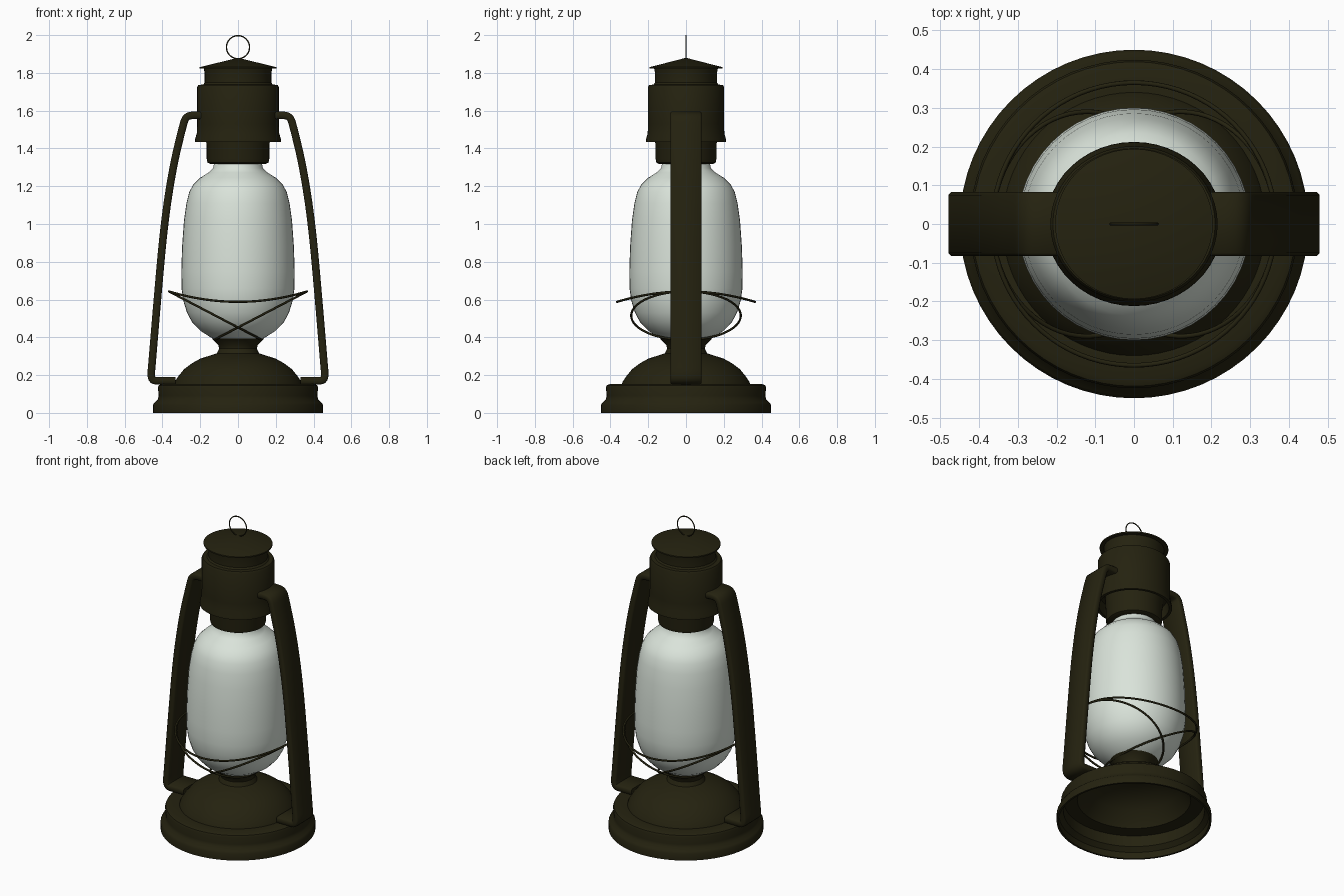
import bpy, bmesh, math
from mathutils import Vector

if "Cube" in bpy.data.objects:
    bpy.data.objects.remove(bpy.data.objects["Cube"])


def mat(name, rgb):
    m = bpy.data.materials.new(name)
    m.diffuse_color = (*rgb, 1)
    m.use_nodes = True
    m.node_tree.nodes["Principled BSDF"].inputs["Base Color"].default_value = m.diffuse_color
    return m


METAL = mat("dark olive metal", (0.018, 0.016, 0.005))
GLASS = mat("frosted glass", (0.70, 0.77, 0.70))


def finish(name, bm, material, angle=35):
    bmesh.ops.remove_doubles(bm, verts=bm.verts, dist=1e-5)
    bmesh.ops.recalc_face_normals(bm, faces=bm.faces)
    me = bpy.data.meshes.new(name)
    bm.to_mesh(me)
    bm.free()
    me.materials.append(material)
    ob = bpy.data.objects.new(name, me)
    bpy.context.collection.objects.link(ob)
    bpy.ops.object.select_all(action='DESELECT')
    ob.select_set(True)
    bpy.context.view_layer.objects.active = ob
    bpy.ops.object.shade_smooth_by_angle(angle=math.radians(angle))
    return ob


def skin(bm, rings, close_rings=False, caps=False):
    """Bridge a list of closed point loops with quads."""
    vs = [[bm.verts.new(p) for p in r] for r in rings]
    n, m = len(vs), len(vs[0])
    for i in range(n if close_rings else n - 1):
        a, b = vs[i], vs[(i + 1) % n]
        for j in range(m):
            k = (j + 1) % m
            bm.faces.new((a[j], a[k], b[k], b[j]))
    if caps:
        bm.faces.new(vs[0])
        bm.faces.new(vs[-1])


def lathe(name, profile, material, seg=48, sx=1.0, closed=False):
    bm = bmesh.new()
    ang = [2 * math.pi * i / seg for i in range(seg)]
    rings = [[(r * sx * math.cos(a), r * math.sin(a), z) for a in ang] for r, z in profile]
    skin(bm, rings, closed, caps=False)
    bmesh.ops.dissolve_degenerate(bm, dist=1e-6, edges=bm.edges)
    return finish(name, bm, material)


def wire(name, func, radius, seg=64, sides=8):
    """Closed round wire following func(angle)."""
    bm = bmesh.new()
    pts = [Vector(func(2 * math.pi * i / seg)) for i in range(seg)]
    centre = sum(pts, Vector()) / seg
    rings = []
    for i, p in enumerate(pts):
        t = (pts[(i + 1) % seg] - pts[i - 1]).normalized()
        u = p - centre
        u = (u - t * u.dot(t)).normalized()
        v = t.cross(u)
        rings.append([p + radius * (u * math.cos(2 * math.pi * j / sides)
                                    + v * math.sin(2 * math.pi * j / sides))
                      for j in range(sides)])
    skin(bm, rings, close_rings=True)
    return finish(name, bm, METAL, 60)


def chaikin(p, passes=2):
    for _ in range(passes):
        q = [p[0]]
        for a, b in zip(p, p[1:]):
            q += [a.lerp(b, 0.25), a.lerp(b, 0.75)]
        p = q + [p[-1]]
    return p


# Hollow base with dome and neck cup
lathe("base", [
    (0.14, 0.395), (0.13, 0.385), (0.105, 0.36), (0.10, 0.34), (0.112, 0.315),
    (0.15, 0.303), (0.20, 0.287), (0.245, 0.262), (0.285, 0.232), (0.315, 0.195),
    (0.335, 0.165), (0.34, 0.152), (0.405, 0.152), (0.419, 0.146), (0.424, 0.135),
    (0.42, 0.09), (0.425, 0.07), (0.442, 0.055), (0.45, 0.042), (0.45, 0.0),
    (0.438, 0.0), (0.436, 0.04), (0.41, 0.065), (0.408, 0.135), (0.33, 0.14),
    (0.27, 0.228), (0.19, 0.277), (0.11, 0.30), (0.0, 0.305)], METAL, 64)

# Glass globe
lathe("globe", [
    (0.0, 0.375), (0.10, 0.38), (0.14, 0.397), (0.20, 0.435), (0.243, 0.48),
    (0.27, 0.53), (0.29, 0.595), (0.299, 0.66), (0.30, 0.75), (0.296, 0.88),
    (0.286, 1.02), (0.273, 1.11), (0.258, 1.17), (0.236, 1.21), (0.20, 1.245),
    (0.155, 1.273), (0.132, 1.295), (0.125, 1.33), (0.0, 1.33)], GLASS)

# Collar above the globe
lathe("collar", [
    (0.0, 1.318), (0.143, 1.318), (0.157, 1.325), (0.161, 1.345), (0.161, 1.42),
    (0.165, 1.44), (0.165, 1.51), (0.0, 1.51)], METAL, sx=1.03)

# Chimney body with flared skirt and upper neck
lathe("chimney", [
    (0.0, 1.50), (0.185, 1.50), (0.195, 1.435), (0.212, 1.435), (0.211, 1.45),
    (0.203, 1.48), (0.201, 1.53), (0.201, 1.725), (0.195, 1.736), (0.172, 1.738),
    (0.164, 1.748), (0.164, 1.80), (0.17, 1.83), (0.0, 1.83)], METAL, sx=1.075)

# Conical cap
lathe("cap", [
    (0.0, 1.815), (0.16, 1.822), (0.194, 1.822), (0.194, 1.83), (0.0, 1.88)],
    METAL, sx=1.05)

# Hanging ring
wire("hanging_ring", lambda a: (0.061 * math.cos(a), 0, 1.936 + 0.061 * math.sin(a)), 0.0035)

# Saddle-shaped guard wire and two crossing tilted loops
wire("guard_wire", lambda a: (0.365 * math.cos(a), 0.365 * math.sin(a),
                              0.588 + 0.055 * math.cos(a) ** 2), 0.006, 80)
for s, side in ((1, "left"), (-1, "right")):
    wire("cross_wire_" + side,
         lambda a: (s * (-0.12 + 0.245 * math.cos(a)), 0.29 * math.sin(a),
                    0.515 - 0.128 * math.cos(a)), 0.006)

# Side arms: flat straps with rounded edges swept along a bowed path
path = [(0.33, 0.17), (0.40, 0.17), (0.452, 0.17), (0.461, 0.20), (0.455, 0.26),
        (0.427, 0.60), (0.391, 1.0), (0.345, 1.30), (0.292, 1.52), (0.277, 1.565),
        (0.245, 1.577), (0.18, 1.573)]
pts = chaikin([Vector(p) for p in path])
W, T, B = 0.083, 0.020, 0.008
section = [(-W, -T + B), (-W + B, -T), (W - B, -T), (W, -T + B),
           (W, T - B), (W - B, T), (-W + B, T), (-W, T - B)]
for s, side in ((1, "right"), (-1, "left")):
    bm = bmesh.new()
    rings = []
    for i, p in enumerate(pts):
        t = (pts[min(i + 1, len(pts) - 1)] - pts[max(i - 1, 0)]).normalized()
        n = Vector((t.y, -t.x))
        rings.append([(s * (p.x + n.x * h), y, p.y + n.y * h) for y, h in section])
    skin(bm, rings, caps=True)
    finish("side_arm_" + side, bm, METAL, 50)
